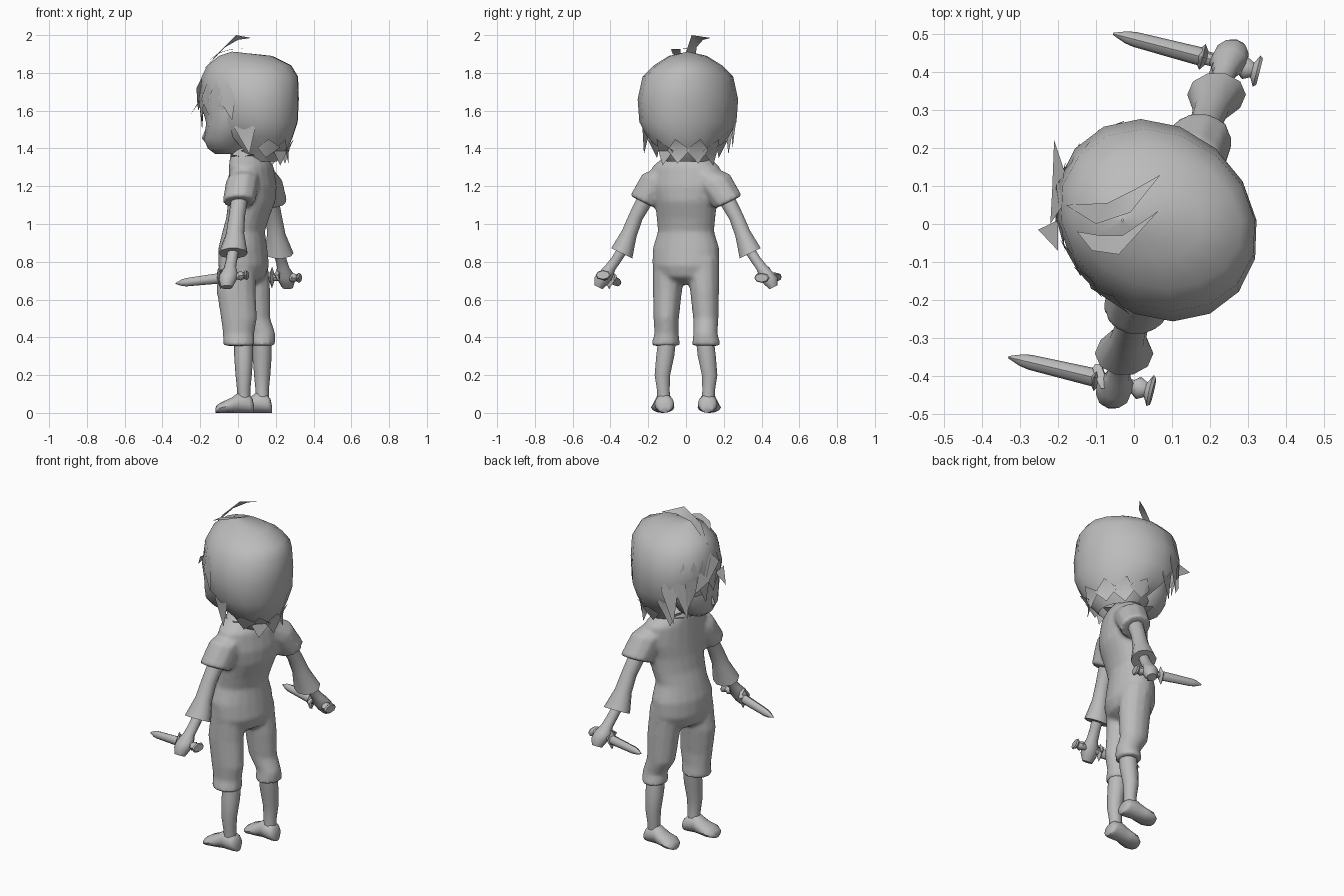
import bpy, bmesh, math
from mathutils import Vector

cube = bpy.data.objects.get("Cube")
if cube:
    bpy.data.objects.remove(cube, do_unlink=True)

grey = bpy.data.materials.new("plain_grey")
grey.use_nodes = True
GREY = (0.5, 0.5, 0.5, 1)
grey.diffuse_color = GREY
grey.node_tree.nodes["Principled BSDF"].inputs["Base Color"].default_value = GREY

X, Y, Z = Vector((1, 0, 0)), Vector((0, 1, 0)), Vector((0, 0, 1))
TWIST = math.radians(18)
FORE = Vector((math.cos(TWIST), -math.sin(TWIST), 0))
SIDE = Vector((math.sin(TWIST), math.cos(TWIST), 0))
HEAD_SIDE = Vector((-.16, 1, 0))
parts = []


def finish(name, bm):
    bmesh.ops.recalc_face_normals(bm, faces=bm.faces)
    mesh = bpy.data.meshes.new(name)
    bm.to_mesh(mesh)
    bm.free()
    mesh.materials.append(grey)
    obj = bpy.data.objects.new(name, mesh)
    bpy.context.collection.objects.link(obj)
    parts.append(obj)
    return obj


def loft(name, rings, u=X, v=Y, sides=12, caps=True, drop=None):
    """Skin elliptical rings of (centre, radius along u, radius along v)."""
    bm = bmesh.new()
    loops = []
    for centre, ru, rv in rings:
        loop = []
        for i in range(sides):
            a = math.tau * i / sides
            loop.append(bm.verts.new(Vector(centre) + u * ru * math.cos(a) + v * rv * math.sin(a)))
        loops.append(loop)
    for low, high in zip(loops, loops[1:]):
        for i in range(sides):
            j = (i + 1) % sides
            bm.faces.new((low[i], low[j], high[j], high[i]))
    if caps:
        bm.faces.new(loops[0])
        bm.faces.new(loops[-1])
    bmesh.ops.recalc_face_normals(bm, faces=bm.faces)
    if drop:
        gone = [f for f in bm.faces if drop(f.calc_center_median())]
        bmesh.ops.delete(bm, geom=gone, context='FACES')
    return finish(name, bm)


def leaf(name, points):
    """Thin blade-shaped sheet through an outline of points."""
    bm = bmesh.new()
    face = bm.faces.new([bm.verts.new(p) for p in points])
    bmesh.ops.triangulate(bm, faces=[face])
    return finish(name, bm)


def select(objs):
    bpy.ops.object.select_all(action='DESELECT')
    for obj in objs:
        obj.select_set(True)
    bpy.context.view_layer.objects.active = objs[0]


def fuse(name, objs):
    """Join closed parts and melt them into one skin."""
    for obj in objs[1:]:
        parts.remove(obj)
    select(objs)
    bpy.ops.object.join()
    objs[0].name = name
    skin = objs[0].modifiers.new("skin", 'REMESH')
    skin.mode = 'VOXEL'
    skin.voxel_size = .011
    skin.use_smooth_shade = True
    soften = objs[0].modifiers.new("soften", 'SMOOTH')
    soften.iterations = 7


# Torso and hips: height, centre x, depth, half width
TORSO = [(1.4, .045, .07, .075), (1.355, .055, .095, .12), (1.305, .07, .11, .185),
         (1.2, .077, .12, .195), (1.12, .073, .12, .17), (1.03, .05, .108, .16),
         (.96, .03, .108, .153), (.87, .025, .124, .182), (.78, .03, .13, .182),
         (.72, .03, .11, .15), (.68, .03, .05, .08)]
clothes = [loft("torso", [((x, 0, z), d, w) for z, x, d, w in TORSO], FORE, SIDE, 20)]

# Pointed collar around the neck
for i in range(7):
    a = math.tau * (i + .5) / 7
    def around(da, r, z):
        return (.045 + r * math.cos(a + da), r * 1.1 * math.sin(a + da), z)
    leaf("collar_point", [around(-.4, .095, 1.355), around(.4, .095, 1.355), around(0, .135, 1.37)])

# Legs: height, centre x, centre y, depth, half width
PANTS = {-1: [(.82, 0, .09, .097, .087), (.65, -.01, .098, .105, .078), (.5, .005, .105, .097, .068),
              (.42, .003, .103, .084, .065), (.355, .005, .108, .084, .078)],
         1: [(.82, .06, .09, .097, .087), (.65, .08, .098, .092, .078), (.5, .09, .105, .082, .068),
             (.42, .13, .103, .069, .065), (.355, .128, .108, .07, .078)]}
CALF = [(.37, .102, .05), (.3, .11, .05), (.2, .125, .043), (.12, .12, .035), (.06, .117, .036)]
FOOT = [(0, .022, .035), (.008, .042, .075), (.025, .052, .095), (.08, .046, .11), (.12, .055, .08),
        (.17, .062, .058), (.198, .045, .04), (.205, .025, .025)]
for s, word, calf_x, heel in ((-1, "right", .03, .085), (1, "left", .128, .18)):
    clothes.append(loft(word + "_trouser_leg", [((x, s * y, z), d, w) for z, x, y, d, w in PANTS[s]]))
    loft(word + "_calf", [((calf_x, s * y, z), r, r) for z, y, r in CALF], sides=10)
    loft(word + "_foot", [((heel - t, s * (.113 + t * .06), h / 2), w, h / 2) for t, w, h in FOOT],
         Y, Z, 12)

# Arms: distance from the middle, height, depth, half width
SLEEVE = [(.08, 1.27, .08, .07), (.15, 1.225, .09, .094), (.225, 1.115, .088, .082)]
FOREARM = [(.215, 1.13, .045, .045), (.265, 1.04, .043, .04), (.3, .95, .048, .044), (.34, .845, .077, .065)]
WRIST = [(.325, .88, .03, .03), (.37, .81, .03, .028), (.4, .77, .032, .03),
         (.425, .73, .05, .04), (.448, .7, .045, .042), (.463, .665, .03, .025)]
for s, word, x0, x1 in ((-1, "right", .03, -.05), (1, "left", .14, .25)):
    slope = Vector((0, math.cos(.45), s * math.sin(.45)))
    for part, rows in (("sleeve", SLEEVE), ("forearm", FOREARM), ("hand", WRIST)):
        rings = [((x0 + (x1 - x0) * (y - .13) / .3, s * y, z), d, w) for y, z, d, w in rows]
        piece = loft(word + "_" + part, rings, X, slope, 10)
        if part == "sleeve":
            clothes.append(piece)
    # Thumb
    hand = Vector((x1, s * .42, .73))
    loft(word + "_thumb", [(hand + Vector((-.03, 0, .03)), .014, .014),
                           (hand + Vector((-.045, -s * .04, 0)), .014, .014),
                           (hand + Vector((-.035, -s * .045, -.03)), .006, .006)], sides=6)
fuse("shirt_and_trousers", clothes)

# Short swords: fraction from tip to pommel, half width, half height
BLADE = [(0, .003, .003), (.09, .016, .018), (.15, .02, .022), (.56, .024, .027), (.6, .024, .027)]
GRIP = [(.6, .018, .018), (.86, .018, .018), (.9, .03, .025), (.95, .02, .018),
        (.98, .042, .027), (1, .036, .022)]
GUARD = [(.585, .022, .03), (.61, .035, .058), (.64, .018, .025)]
SWORDS = {"right": ((-.33, -.35, .685), (.05, -.44, .73)),
          "left": ((-.055, .5, .72), (.33, .4, .715))}
for word, (tip, end) in SWORDS.items():
    tip, end = Vector(tip), Vector(end)
    across = (end - tip).cross(Z).normalized()
    up = across.cross(end - tip).normalized()
    for part, rows, sides in (("blade", BLADE, 8), ("grip", GRIP, 8), ("guard", GUARD, 4)):
        loft(word + "_sword_" + part, [(tip.lerp(end, t), w, h) for t, w, h in rows], across, up, sides)

# Face: height, centre x, depth, half width
FACE = [(1.37, -.04, .08, .05), (1.4, -.06, .1, .09), (1.45, -.06, .12, .14),
        (1.52, -.04, .13, .18), (1.6, -.02, .15, .2), (1.7, 0, .17, .2)]
loft("face", [((x, 0, z), d, w) for z, x, d, w in FACE], sides=14)
loft("nose", [((-.165, 0, 1.43), .008, .012), ((-.172, 0, 1.455), .02, .014),
              ((-.165, 0, 1.5), .008, .008)], sides=6)

# Hair cap with an opening for the face
HAIR = [(1.912, -.03, .003, .003), (1.89, .04, .14, .1), (1.84, .06, .222, .18),
        (1.78, .063, .255, .24), (1.66, .06, .262, .266), (1.54, .073, .243, .257),
        (1.46, .09, .2, .215), (1.39, .115, .145, .155), (1.33, .115, .09, .11)]
loft("hair_cap", [((x, .01, z), d, w) for z, x, d, w in HAIR], v=HEAD_SIDE, sides=16, caps=False,
     drop=lambda c: c.x < -.01 and c.z < 1.59)


def on_hair(angle, z, hold, out):
    """Point just outside the hair cap, keeping the shape at 'hold' below it."""
    level = max(z, hold)
    for a, b in zip(HAIR, HAIR[1:]):
        if a[0] >= level >= b[0]:
            t = (a[0] - level) / (a[0] - b[0])
            _, x, d, w = [p + (q - p) * t for p, q in zip(a, b)]
            return (Vector((x, .01, z)) + X * d * out * math.cos(angle)
                    + HEAD_SIDE * w * out * math.sin(angle))


def lock(name, degrees, top, tip, width, lean=0, hold=1.54, out=1.03):
    mid = top * .55 + tip * .45
    a, w, k = math.radians(degrees), math.radians(width), math.radians(lean)
    leaf(name, [on_hair(a, top, hold, out - .03), on_hair(a - w, mid, hold, out - .01),
                on_hair(a + k, tip, hold, out), on_hair(a + w, mid, hold, out - .01)])


# Fringe, side locks and nape spikes
for deg, tip, lean in ((112, 1.4, 6), (128, 1.43, 8), (142, 1.48, -6), (156, 1.5, 8), (170, 1.54, 10),
                       (186, 1.53, -8), (202, 1.54, 6), (218, 1.54, -8), (234, 1.55, 4)):
    lock("fringe_lock", deg, 1.76, tip, 11, lean, 1.58)
for deg in (-111, 111):
    lock("side_lock", deg, 1.62, 1.37, 14, 6, 1.5, 1.02)
for deg, tip in ((-80, 1.35), (-50, 1.31), (-18, 1.32), (18, 1.32), (50, 1.31), (80, 1.35)):
    lock("nape_spike", deg, 1.45, tip, 22, deg * .1, 1.385, 1.08)
leaf("swept_lock", [(-.22, 0, 1.72), (-.18, .06, 1.8), (-.18, .13, 1.7), (-.21, .22, 1.6), (-.215, .09, 1.63)])
leaf("forehead_spike", [(-.2, -.07, 1.66), (-.2, .01, 1.65), (-.252, -.015, 1.58)])

# Stray tufts on the crown
leaf("upper_tuft", [(-.18, .05, 1.82), (-.1, 0, 1.91), (-.01, .03, 2), (.07, .13, 1.985),
                    (0, .09, 1.975), (-.07, .055, 1.935)])
leaf("lower_tuft", [(-.15, -.02, 1.87), (-.11, -.07, 1.9), (-.04, -.08, 1.925), (.065, .035, 1.93),
                    (-.03, -.03, 1.925), (-.09, -.03, 1.91)])

# Smooth shading with sharp folds kept
select(parts)
bpy.ops.object.shade_smooth_by_angle(angle=math.radians(45))
